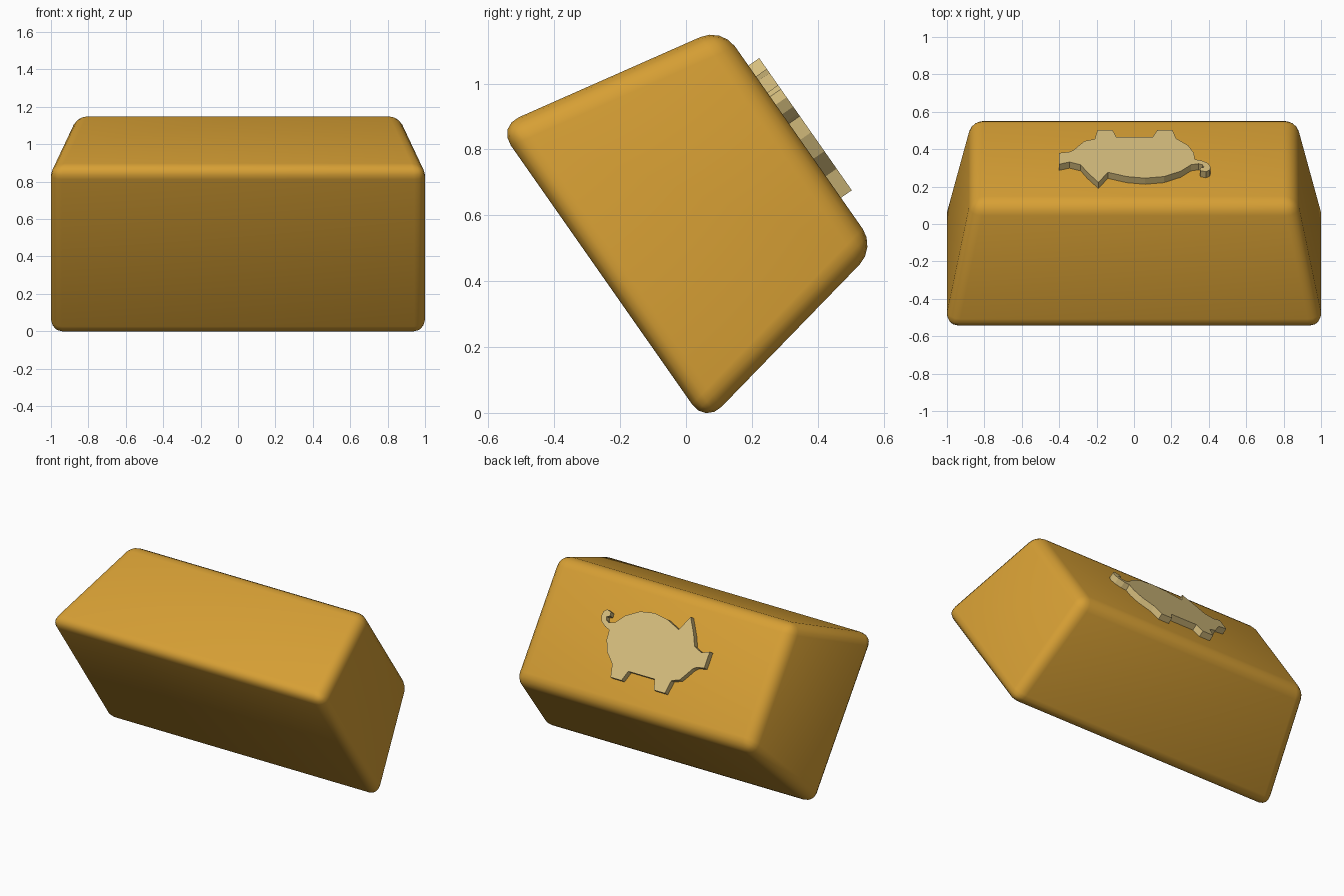
import bpy, bmesh, math

if "Cube" in bpy.data.objects:
    bpy.data.objects.remove(bpy.data.objects["Cube"])

TILT = (math.radians(-55), 0, 0)   # bar balances on one long base edge


def material(name, rgb):
    m = bpy.data.materials.new(name)
    m.diffuse_color = (*rgb, 1)
    m.use_nodes = True
    m.node_tree.nodes["Principled BSDF"].inputs["Base Color"].default_value = m.diffuse_color
    return m


def prism(name, lower, upper, z0, z1, mat):
    """Closed solid between two matching outlines, tilted into place."""
    bm = bmesh.new()
    a = [bm.verts.new((x, y, z0)) for x, y in lower]
    b = [bm.verts.new((x, y, z1)) for x, y in upper]
    n = len(a)
    bm.faces.new(a[::-1])
    bm.faces.new(b)
    for i in range(n):
        j = (i + 1) % n
        bm.faces.new((a[i], a[j], b[j], b[i]))
    bmesh.ops.recalc_face_normals(bm, faces=bm.faces)
    me = bpy.data.meshes.new(name)
    bm.to_mesh(me)
    bm.free()
    me.materials.append(mat)
    ob = bpy.data.objects.new(name, me)
    bpy.context.collection.objects.link(ob)
    ob.rotation_euler = TILT
    return ob


def rect(hx, hy, cy):
    return [(-hx, cy - hy), (hx, cy - hy), (hx, cy + hy), (-hx, cy + hy)]


gold = material("gold", (0.68, 0.35, 0.035))
pale_gold = material("pale gold", (0.68, 0.52, 0.21))

# Tapered ingot with rounded edges
bar = prism("bar", rect(1.012, 0.55, -0.49), rect(0.87, 0.408, -0.488),
            0.03, 0.76, gold)
bev = bar.modifiers.new("rounded_edges", 'BEVEL')
bev.width = 0.07
bev.segments = 4
for p in bar.data.polygons:
    p.use_smooth = True

# Raised pig silhouette on the small face: snout, legs, rump, tail, back, ear
pig = [(-.40, -.48), (-.345, -.47), (-.325, -.455), (-.265, -.37),
       (-.21, -.35), (-.195, -.265), (-.115, -.265), (-.095, -.33),
       (.10, -.33), (.125, -.265), (.205, -.265), (.225, -.345),
       (.29, -.41), (.32, -.48), (.325, -.54),
       (.36, -.55), (.395, -.575), (.41, -.61), (.405, -.64), (.385, -.655),
       (.355, -.645), (.352, -.62), (.375, -.612), (.365, -.59), (.345, -.58),
       (.305, -.59), (.25, -.65), (.16, -.70), (.06, -.715), (-.04, -.70),
       (-.14, -.66), (-.19, -.755), (-.25, -.66), (-.285, -.59),
       (-.345, -.565), (-.40, -.585)]
prism("pig_emblem", pig, pig, 0.74, 0.80, pale_gold)
